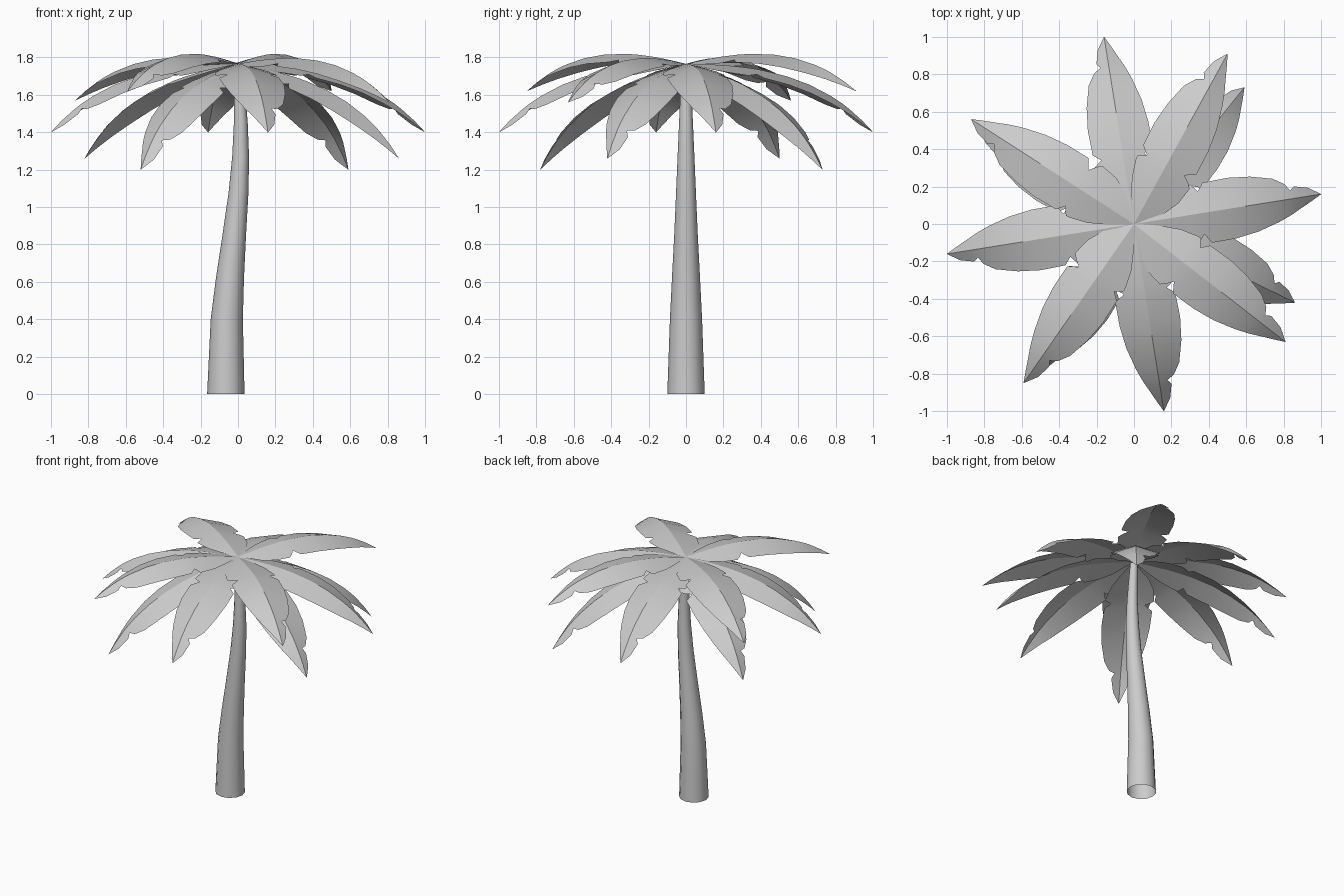
import bpy
import bmesh
import math
from mathutils import Matrix, Vector

cube = bpy.data.objects.get("Cube")
if cube:
    bpy.data.objects.remove(cube, do_unlink=True)

grey = bpy.data.materials.new("plain grey")
grey.use_nodes = True
colour = (0.6, 0.6, 0.6, 1)
grey.diffuse_color = colour
grey.node_tree.nodes["Principled BSDF"].inputs["Base Color"].default_value = colour


def make_object(name, bm, angle):
    mesh = bpy.data.meshes.new(name)
    bm.normal_update()
    bm.to_mesh(mesh)
    bm.free()
    mesh.materials.append(grey)
    obj = bpy.data.objects.new(name, mesh)
    bpy.context.collection.objects.link(obj)
    bpy.ops.object.select_all(action="DESELECT")
    obj.select_set(True)
    bpy.context.view_layer.objects.active = obj
    bpy.ops.object.shade_smooth_by_angle(angle=math.radians(angle))
    return obj


# Trunk: tapered, gently leaning open tube; rings are (centre x, height, radius)
SIDES = 12
RINGS = [(-0.065, 0, 0.1), (-0.06, 0.4, 0.086), (-0.043, 0.62, 0.075),
         (-0.02, 0.85, 0.063), (0.003, 1.08, 0.053), (0.014, 1.27, 0.045),
         (0.015, 1.45, 0.037), (0.009, 1.6, 0.031), (0, 1.75, 0.026)]
bm = bmesh.new()
loops = []
for cx, z, r in RINGS:
    turns = [math.tau * i / SIDES for i in range(SIDES)]
    loops.append([bm.verts.new((cx + r * math.cos(a), r * math.sin(a), z)) for a in turns])
for low, high in zip(loops, loops[1:]):
    for i in range(SIDES):
        j = (i + 1) % SIDES
        bm.faces.new((low[i], low[j], high[j], high[i]))
make_object("trunk", bm, 50)

# Frond outline: (position along the rib, left width, right width), torn at the notches
OUTLINE = [(0, 0.004, 0.004), (0.06, 0.045, 0.055), (0.12, 0.085, 0.115),
           (0.2, 0.13, 0.155), (0.29, 0.158, 0.17), (0.31, 0.16, 0.15),
           (0.335, 0.118, 0.112), (0.37, 0.16, 0.165), (0.5, 0.165, 0.162),
           (0.62, 0.152, 0.145), (0.74, 0.122, 0.112), (0.8, 0.083, 0.09),
           (0.82, 0.045, 0.082), (0.85, 0.063, 0.068), (0.93, 0.045, 0.033),
           (1, 0.001, 0.001)]
ROOT = Vector((0, 0, 1.765))
ARCH = 0.12


def make_frond(name, tip):
    """Arched, ridge-folded leaf running from the crown to its tip."""
    chord = Vector(tip) - ROOT
    along = chord.normalized()
    left = Vector((0, 0, 1)).cross(along).normalized()
    up = along.cross(left)
    frame = Matrix((along, left, up)).transposed()
    bm = bmesh.new()
    rows = []
    for s, wl, wr in OUTLINE:
        rise = 4 * ARCH * s * (1 - s) * (0.8 + 0.45 * s)
        fold = 0.26 + 0.3 * s ** 3
        row = [(wl, -wl * fold), (0, 0), (-wr, -wr * fold)]
        rows.append([bm.verts.new(ROOT + frame @ Vector((s * chord.length, y, rise + drop)))
                     for y, drop in row])
    for a, b in zip(rows, rows[1:]):
        for i in range(2):
            bm.faces.new((a[i], a[i + 1], b[i + 1], b[i]))
    make_object(name, bm, 25)


# Crown: tiers of opposed fronds drooping by different amounts
TIPS = {
    "upper_frond": [(0.5, 0.91, 1.62), (-0.59, -0.85, 1.62),
                    (0.81, -0.63, 1.56), (-0.87, 0.56, 1.57)],
    "middle_frond": [(1, 0.16, 1.4), (-0.16, 1, 1.4),
                     (-1, -0.16, 1.4), (0.16, -1, 1.4)],
    "lower_frond": [(0.59, 0.73, 1.2), (-0.52, -0.78, 1.2),
                    (0.86, -0.42, 1.26), (-0.82, 0.5, 1.26)],
}
for tier, tips in TIPS.items():
    for number, tip in enumerate(tips, 1):
        make_frond(f"{tier}_{number}", tip)
